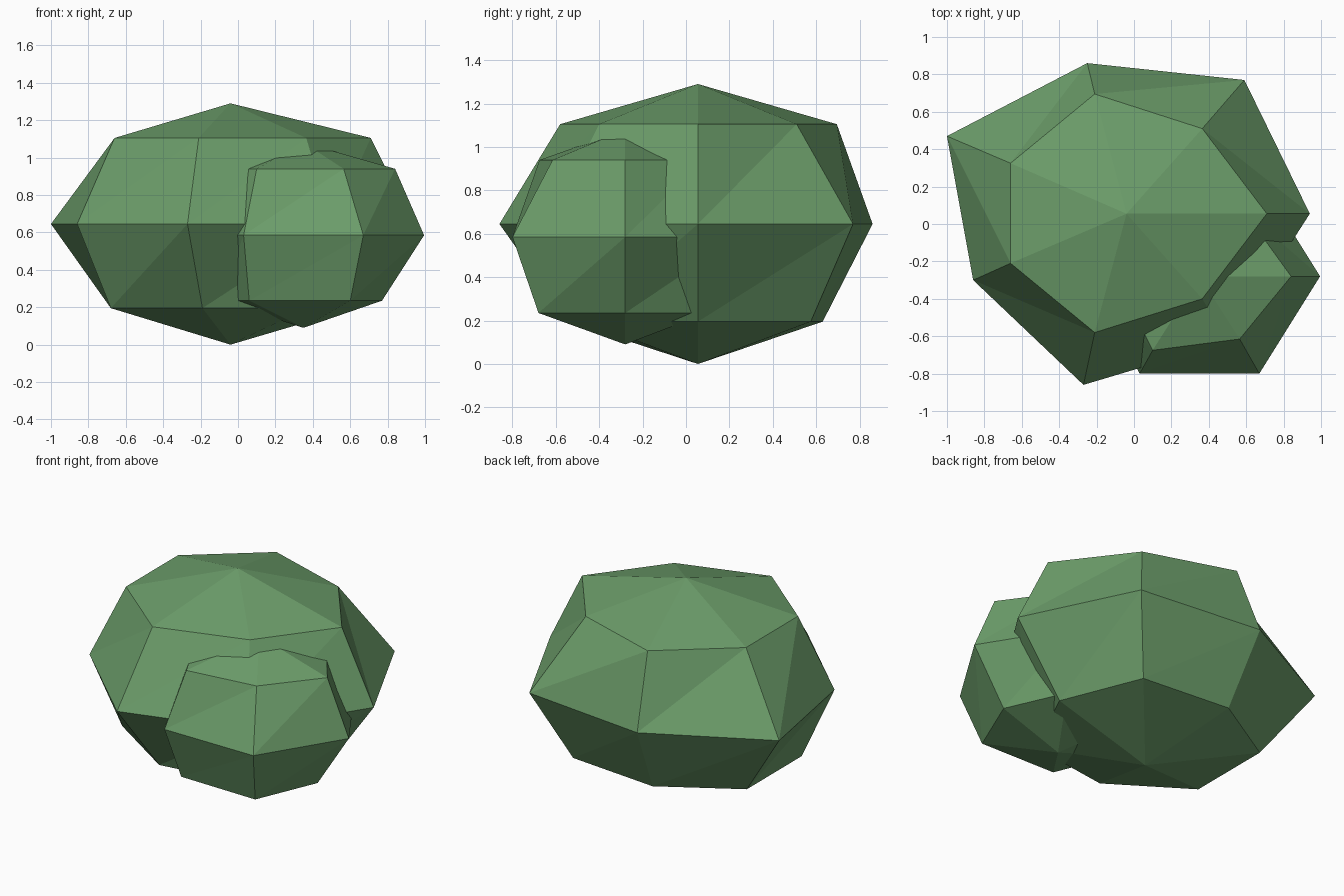
import bpy
import bmesh

cube = bpy.data.objects.get("Cube")
if cube:
    bpy.data.objects.remove(cube, do_unlink=True)

# Leaf colour
green = bpy.data.materials.new("leaf_green")
green.use_nodes = True
colour = (0.15, 0.34, 0.145, 1)
green.diffuse_color = colour
bsdf = next(n for n in green.node_tree.nodes if n.type == "BSDF_PRINCIPLED")
bsdf.inputs["Base Color"].default_value = colour
bsdf.inputs["Roughness"].default_value = 0.9


def faceted_clump(name, centre, bottom, top, rings):
    """Closed triangulated ball: pole, stacked uneven rings (z, points), pole."""
    bm = bmesh.new()
    low = bm.verts.new((*centre, bottom))
    high = bm.verts.new((*centre, top))
    loops = [[bm.verts.new((x, y, z)) for x, y in pts] for z, pts in rings]
    n = len(loops[0])
    for i in range(n):
        j = (i + 1) % n
        bm.faces.new((low, loops[0][j], loops[0][i]))
        bm.faces.new((high, loops[-1][i], loops[-1][j]))
        for a, b in zip(loops, loops[1:]):
            bm.faces.new((a[i], a[j], b[j]))
            bm.faces.new((a[i], b[j], b[i]))
    mesh = bpy.data.meshes.new(name)
    bm.to_mesh(mesh)
    bm.free()
    mesh.materials.append(green)
    obj = bpy.data.objects.new(name, mesh)
    bpy.context.collection.objects.link(obj)
    return obj


# Large seven-sided clump
faceted_clump("main_foliage", (-0.04, 0.055), 0, 1.29, [
    (0.195, [(0.62, 0.055), (0.41, 0.575), (-0.2, 0.63), (-0.68, 0.345),
             (-0.68, -0.22), (-0.19, -0.54), (0.37, -0.46)]),
    (0.645, [(0.94, 0.055), (0.59, 0.77), (-0.25, 0.86), (-1, 0.47),
             (-0.86, -0.3), (-0.27, -0.86), (0.5, -0.63)]),
    (1.105, [(0.71, 0.055), (0.365, 0.51), (-0.21, 0.695), (-0.66, 0.325),
             (-0.66, -0.21), (-0.21, -0.58), (0.365, -0.4)]),
])

# Small six-sided clump at the front left
faceted_clump("side_foliage", (0.35, -0.28), 0.09, 1.08, [
    (0.235, [(0.77, -0.28), (0.6, 0.1), (0.1, 0.1),
             (-0.1, -0.28), (0.06, -0.67), (0.6, -0.68)]),
    (0.585, [(0.995, -0.28), (0.67, 0.24), (0.03, 0.24),
             (-0.25, -0.28), (0.03, -0.8), (0.67, -0.8)]),
    (0.94, [(0.84, -0.28), (0.58, 0.08), (0.1, 0.1),
            (-0.1, -0.28), (0.1, -0.675), (0.565, -0.615)]),
])
